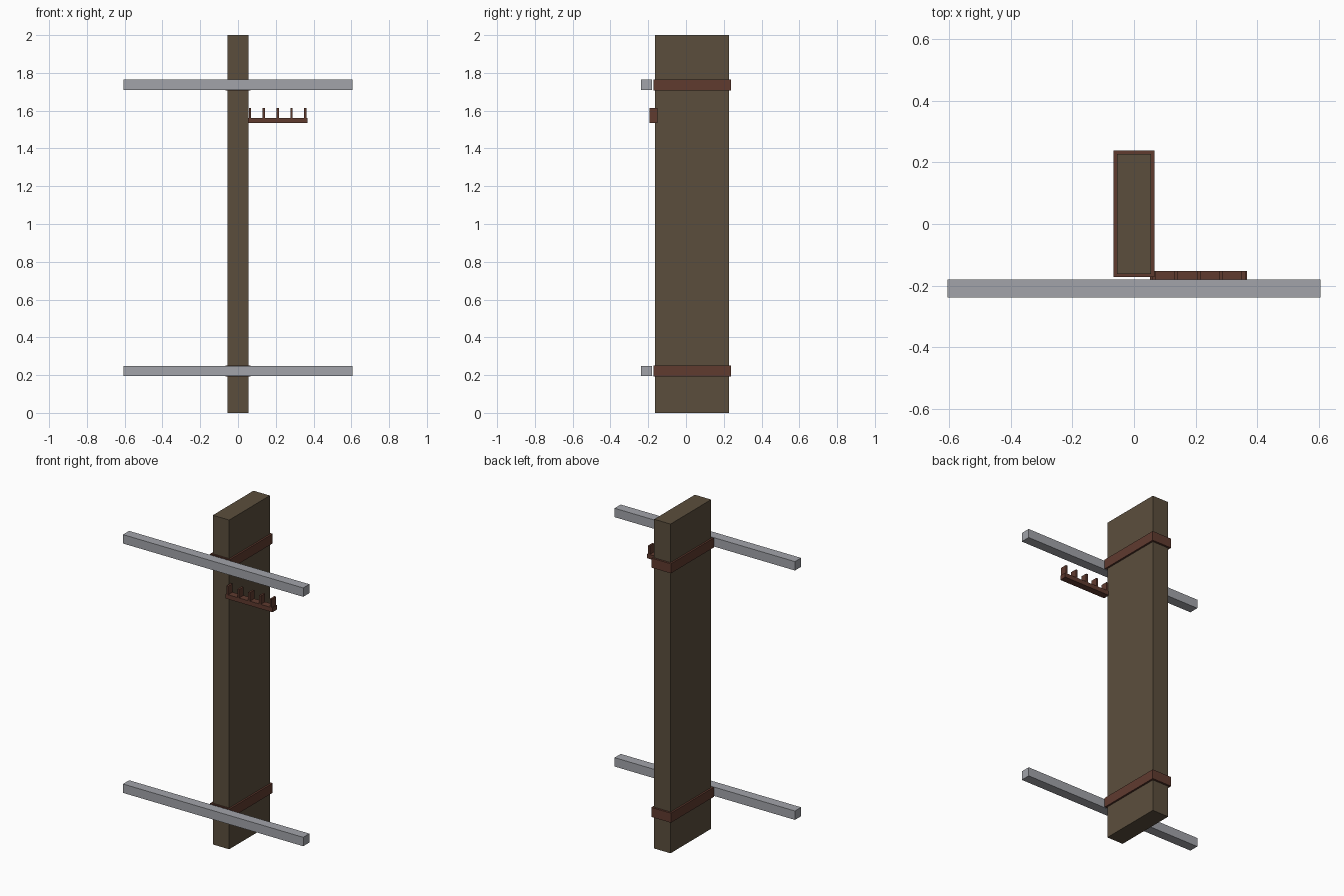
import bpy

if "Cube" in bpy.data.objects:
    bpy.data.objects.remove(bpy.data.objects["Cube"])


def material(name, rgb):
    m = bpy.data.materials.new(name)
    m.diffuse_color = (*rgb, 1)
    m.use_nodes = True
    m.node_tree.nodes["Principled BSDF"].inputs["Base Color"].default_value = m.diffuse_color
    return m


wood = material("brown wood", (0.105, 0.076, 0.046))
rust = material("rust brown", (0.115, 0.043, 0.028))
steel = material("grey steel", (0.36, 0.37, 0.40))


def box(name, x, y, z, mat):
    """Box from (min, max) ranges on each axis."""
    bpy.ops.mesh.primitive_cube_add(size=1, location=[sum(r) / 2 for r in (x, y, z)])
    ob = bpy.context.object
    ob.name = name
    ob.scale = [r[1] - r[0] for r in (x, y, z)]
    bpy.ops.object.transform_apply(location=False, rotation=False, scale=True)
    ob.data.materials.append(mat)
    return ob


# upright post
box("post", (-0.055, 0.055), (-0.163, 0.227), (0, 2), wood)

# straps around the post and the rails in front of them
for label, z in (("lower", 0.222), ("upper", 1.737)):
    span = (z - 0.029, z + 0.029)
    for side, s in (("left", -1), ("right", 1)):
        x = sorted((s * 0.053, s * 0.066))
        box(f"{label}_strap_{side}", x, (-0.173, 0.239), span, rust)
    box(f"{label}_strap_front", (-0.053, 0.053), (-0.173, -0.161), span, rust)
    box(f"{label}_strap_back", (-0.053, 0.053), (0.225, 0.239), span, rust)
    box(f"{label}_rail", (-0.606, 0.606), (-0.239, -0.18),
        (z - 0.027, z + 0.027), steel)

# tool rack: ledge with upright dividers
rack_y = (-0.194, -0.152)
box("rack_ledge", (0.052, 0.367), rack_y, (1.535, 1.562), rust)
for i in range(5):
    x = 0.064 + i * 0.073
    box(f"rack_divider_{i + 1}", (x - 0.006, x + 0.006), rack_y, (1.56, 1.613), rust)
